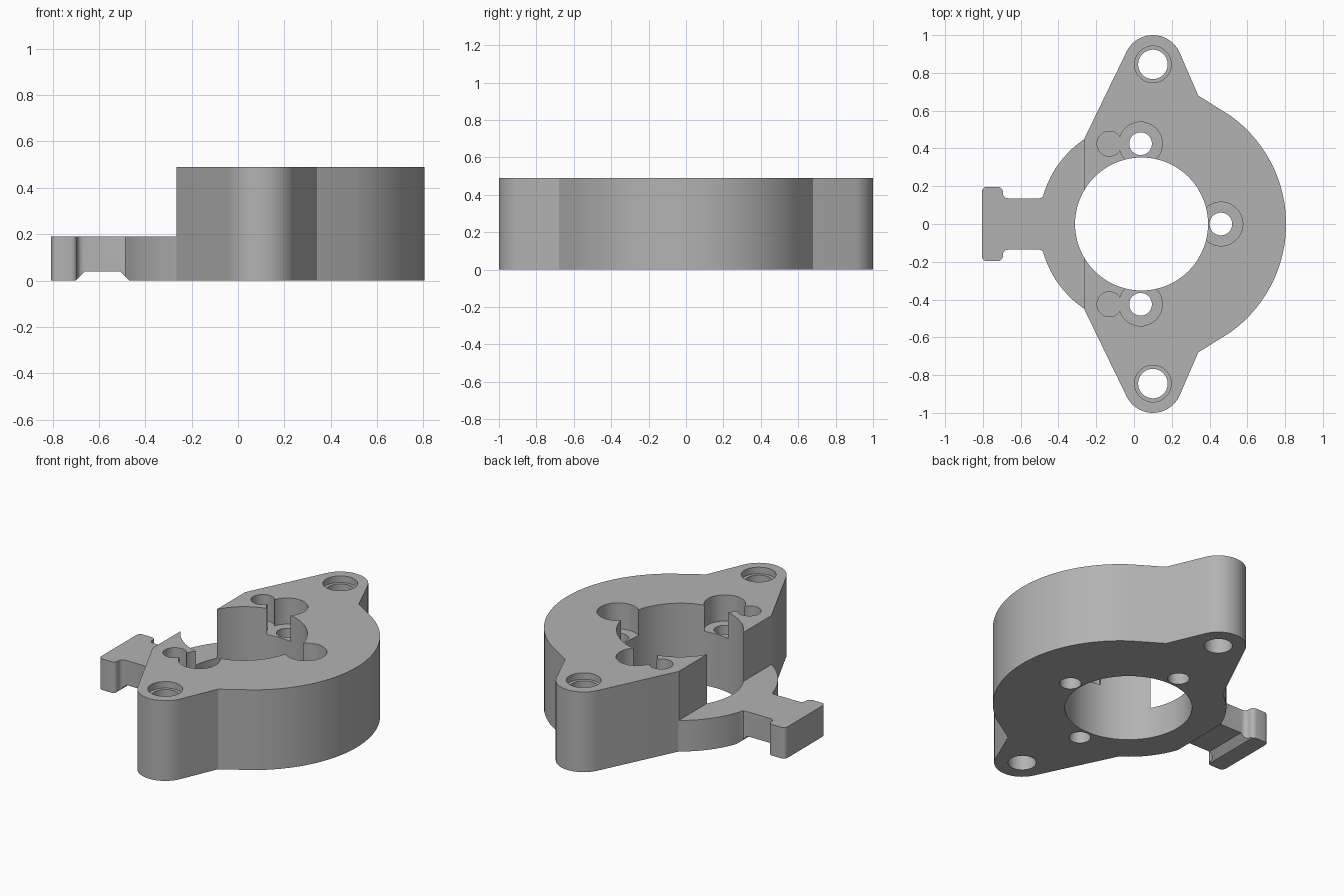
import bpy, bmesh
from math import cos, sin, radians

default = bpy.data.objects.get("Cube")
if default:
    bpy.data.objects.remove(default, do_unlink=True)

HEIGHT, STEP = 0.49, 0.19
POCKET_FLOOR = HEIGHT - 0.16
EAR = (0.1, 0.845)
SCREW = (0.035, 0.425)

grey = bpy.data.materials.new("matte grey")
grey.use_nodes = True
colour = (0.45, 0.45, 0.45, 1)
grey.diffuse_color = colour
grey.node_tree.nodes["Principled BSDF"].inputs["Base Color"].default_value = colour


def arc(cx, cy, r, a0, a1, n):
    """Points on an arc, angles in degrees."""
    angles = [radians(a0 + (a1 - a0) * i / n) for i in range(n + 1)]
    return [(cx + r * cos(a), cy + r * sin(a)) for a in angles]


def prism(name, points, low, high, axis="z"):
    """Extrude a closed profile along z, or an xz profile along y."""
    bm = bmesh.new()
    place = (lambda u, v: (u, v, low)) if axis == "z" else (lambda u, v: (u, low, v))
    face = bm.faces.new([bm.verts.new(place(u, v)) for u, v in points])
    extruded = bmesh.ops.extrude_face_region(bm, geom=[face])["geom"]
    verts = [g for g in extruded if isinstance(g, bmesh.types.BMVert)]
    move = (0, 0, high - low) if axis == "z" else (0, high - low, 0)
    bmesh.ops.translate(bm, verts=verts, vec=move)
    bmesh.ops.recalc_face_normals(bm, faces=bm.faces)
    mesh = bpy.data.meshes.new(name)
    bm.to_mesh(mesh)
    bm.free()
    obj = bpy.data.objects.new(name, mesh)
    mesh.materials.append(grey)
    bpy.context.collection.objects.link(obj)
    return obj


def cut(target, cutter):
    """Subtract the cutter and discard it."""
    cutter.hide_render = True
    mod = target.modifiers.new("cut", "BOOLEAN")
    mod.operation, mod.solver, mod.object = "DIFFERENCE", "EXACT", cutter
    bpy.context.view_layer.objects.active = target
    bpy.ops.object.modifier_apply(modifier=mod.name)
    bpy.data.objects.remove(cutter, do_unlink=True)


def bore(target, centre, r, low, high=HEIGHT + 0.1, n=48):
    cut(target, prism("bore_cutter", arc(*centre, r, 0, 360 - 360 / n, n - 1), low, high))


# Half outline: large right arc, ear, left arc, neck and T-shaped tail
half = arc(0.1, 0, 0.705, 0, 54.5, 24)
half += [(0.34, 0.68)]
half += arc(*EAR, 0.155, 23, 154, 20)
half += arc(0.04, 0, 0.542, 124.2, 164, 14)
half += [(-0.486, 0.141), (-0.5, 0.136)]
half += arc(-0.668, 0.162, 0.026, 270, 180, 5)
half += arc(-0.72, 0.17, 0.026, 0, 90, 5)
half += arc(-0.78, 0.17, 0.026, 90, 180, 5)
outline = half + [(x, -y) for x, y in reversed(half[1:])]
body = prism("mounting_flange", outline, 0, HEIGHT)

# Lowered left side and notch under the neck
cut(body, prism("step_cutter", [(-1, -1.2), (-0.265, -1.2), (-0.265, 1.2), (-1, 1.2)],
                STEP, HEIGHT + 0.1))
cut(body, prism("notch_cutter", [(-0.74, -0.04), (-0.66, 0.04), (-0.51, 0.04), (-0.43, -0.04)],
                -0.5, 0.5, "y"))

# Central bore
bore(body, (0.04, 0), 0.352, -0.1, n=96)

# Ear holes, screw pockets and their side reliefs
for side in (1, -1):
    ear = (EAR[0], side * EAR[1])
    screw = (SCREW[0], side * SCREW[1])
    bore(body, ear, 0.097, HEIGHT - 0.04)
    bore(body, ear, 0.078, -0.1)
    bore(body, screw, 0.115, POCKET_FLOOR)
    bore(body, (-0.13, screw[1]), 0.066, POCKET_FLOOR)
    bore(body, screw, 0.06, -0.1)
bore(body, (0.46, 0), 0.116, POCKET_FLOOR)
bore(body, (0.46, 0), 0.06, -0.1)

# Smooth curved walls, sharp rims
bpy.ops.object.select_all(action="DESELECT")
body.select_set(True)
bpy.context.view_layer.objects.active = body
bpy.ops.object.shade_smooth_by_angle(angle=radians(25))
